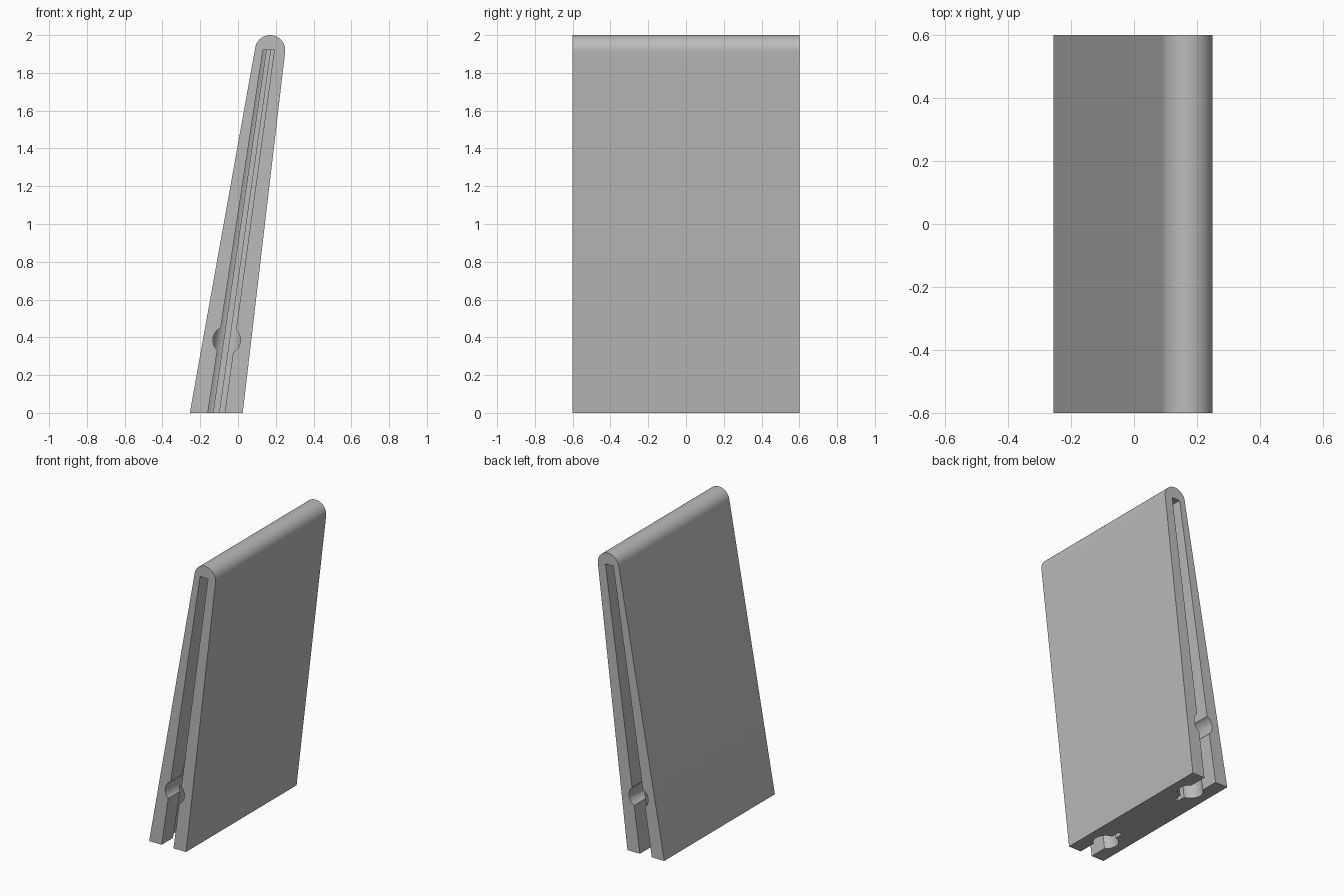
import bpy, bmesh, math

old = bpy.data.objects.get("Cube")
if old:
    bpy.data.objects.remove(old, do_unlink=True)

grey = bpy.data.materials.new("plain grey")
grey.use_nodes = True
grey.diffuse_color = (0.5, 0.5, 0.5, 1)
grey.node_tree.nodes["Principled BSDF"].inputs["Base Color"].default_value = (0.5, 0.5, 0.5, 1)

DEPTH = 0.6        # half length along y
SLOT_TOP = 1.92


def loft(name, lower, upper):
    """Solid between two matching closed outlines."""
    bm = bmesh.new()
    a = [bm.verts.new(p) for p in lower]
    b = [bm.verts.new(p) for p in upper]
    n = len(a)
    bm.faces.new(a)
    bm.faces.new(b)
    for i in range(n):
        j = (i + 1) % n
        bm.faces.new((a[i], a[j], b[j], b[i]))
    bmesh.ops.recalc_face_normals(bm, faces=bm.faces)
    mesh = bpy.data.meshes.new(name)
    bm.to_mesh(mesh)
    bm.free()
    obj = bpy.data.objects.new(name, mesh)
    bpy.context.collection.objects.link(obj)
    obj.data.materials.append(grey)
    return obj


def arc(cx, cy, r, start, end, steps):
    angles = [math.radians(start + (end - start) * i / steps) for i in range(steps + 1)]
    return [(cx + r * math.cos(t), cy + r * math.sin(t)) for t in angles]


def keyhole(z, end):
    """Plan of the channel at height z: open slot, round bore, narrow inner slit."""
    f = z / SLOT_TOP
    k = 1 - f / 3                      # the channel narrows towards the top
    cx = -0.115 + 0.277 * f            # and leans with the body
    r, slot, slit = 0.08 * k, 0.045 * k, 0.015 * k
    a = math.degrees(math.asin(slot / r))
    b = math.degrees(math.asin(slit / r))
    half = [(slot, -0.05)] + [(x, y) for x, y in arc(0, 0.19, r, a - 90, 90 - b, 20)] + [(slit, 0.33)]
    plan = half + [(-x, y) for x, y in reversed(half)]
    return [(cx + x, end * (DEPTH - y), z) for x, y in plan]


def cut(target, cutter):
    mod = target.modifiers.new(cutter.name, "BOOLEAN")
    mod.operation = "DIFFERENCE"
    mod.solver = "EXACT"
    mod.object = cutter
    bpy.context.view_layer.objects.active = target
    bpy.ops.object.modifier_apply(modifier=mod.name)
    bpy.data.objects.remove(cutter, do_unlink=True)


# Leaning tapered panel with a rounded top edge
profile = [(-0.255, 0), (0.025, 0)] + arc(0.17, 1.92, 0.08, -6.5, 170, 32)
panel = loft("leaning_panel",
             [(x, -DEPTH, z) for x, z in profile],
             [(x, DEPTH, z) for x, z in profile])

# Keyhole channel and round entry hole at each end
for end in (-1, 1):
    cut(panel, loft("channel_cutter", keyhole(-0.1, end), keyhole(SLOT_TOP, end)))
    ring = arc(-0.06, 0.385, 0.073, 0, 351, 39)
    cut(panel, loft("entry_cutter",
                    [(x, end * (DEPTH + 0.05), z) for x, z in ring],
                    [(x, end * (DEPTH - 0.19), z) for x, z in ring]))

bpy.ops.object.select_all(action="DESELECT")
panel.select_set(True)
bpy.context.view_layer.objects.active = panel
bpy.ops.object.shade_smooth_by_angle(angle=math.radians(25))
